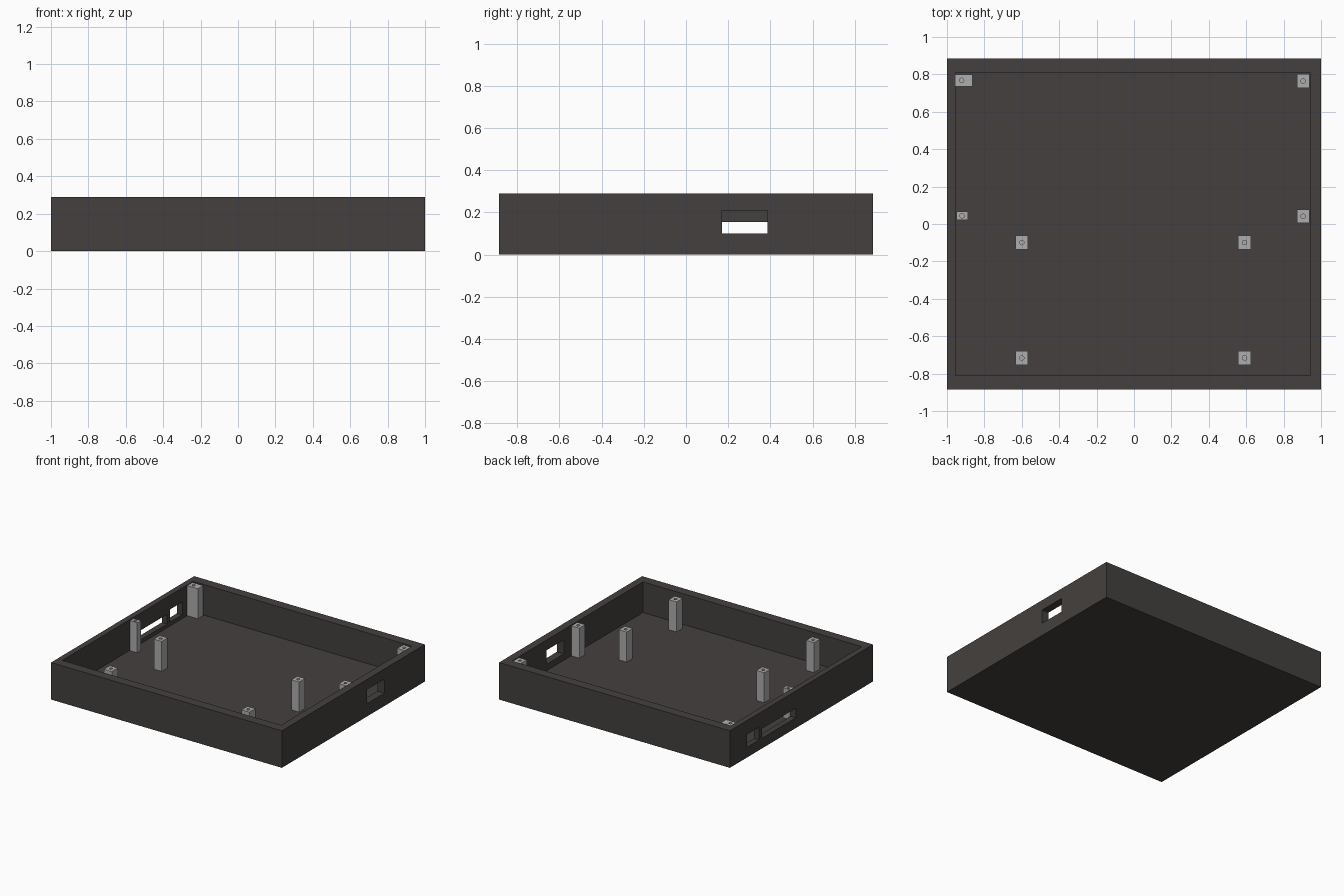
import bpy
import bmesh
from mathutils import Matrix, Vector

cube = bpy.data.objects.get("Cube")
if cube:
    bpy.data.objects.remove(cube, do_unlink=True)

HEIGHT, FLOOR, POST_TOP = 0.29, 0.05, 0.285


def material(name, color):
    mat = bpy.data.materials.new(name)
    mat.use_nodes = True
    mat.diffuse_color = color
    mat.node_tree.nodes["Principled BSDF"].inputs["Base Color"].default_value = color
    return mat


def add_object(name, bm, mat):
    mesh = bpy.data.meshes.new(name)
    bm.to_mesh(mesh)
    bm.free()
    mesh.materials.append(mat)
    obj = bpy.data.objects.new(name, mesh)
    bpy.context.collection.objects.link(obj)
    return obj


def box(name, low, high, mat):
    low, high = Vector(low), Vector(high)
    bm = bmesh.new()
    place = Matrix.Translation((low + high) / 2) @ Matrix.Diagonal((*(high - low), 1))
    bmesh.ops.create_cube(bm, size=1, matrix=place)
    return add_object(name, bm, mat)


def cylinder(name, x, y, low, high, radius, mat):
    bm = bmesh.new()
    bmesh.ops.create_cone(bm, cap_ends=True, segments=20, radius1=radius, radius2=radius,
                          depth=high - low, matrix=Matrix.Translation((x, y, (low + high) / 2)))
    return add_object(name, bm, mat)


def cut(obj, cutter):
    """Subtract the cutter, apply the result and discard the cutter."""
    mod = obj.modifiers.new("cut", "BOOLEAN")
    mod.operation, mod.solver, mod.object = "DIFFERENCE", "EXACT", cutter
    cutter.hide_render = True
    bpy.context.view_layer.update()
    evaluated = obj.evaluated_get(bpy.context.evaluated_depsgraph_get())
    mesh = bpy.data.meshes.new_from_object(evaluated)
    obj.modifiers.clear()
    obj.data = mesh
    bpy.data.objects.remove(cutter, do_unlink=True)


charcoal = material("charcoal plastic", (0.058, 0.051, 0.049, 1))
grey = material("light grey plastic", (0.42, 0.42, 0.42, 1))

# Open tray with its port openings
tray = box("tray", (-1, -0.885, 0), (1, 0.885, HEIGHT), charcoal)
openings = {
    "cavity": ((-0.955, -0.81, FLOOR), (0.94, 0.81, 0.5)),
    "right_port": ((0.9, 0.17, 0.10), (1.1, 0.385, 0.21)),
    "left_slot": ((-1.1, 0.07, 0.08), (-0.92, 0.485, 0.155)),
    "left_port": ((-1.1, 0.525, 0.08), (-0.92, 0.675, 0.18)),
}
for name, (low, high) in openings.items():
    cut(tray, box(name, low, high, charcoal))


def post(name, x, y, width, depth, hole_x=None):
    """Square mounting post with a screw hole in its top."""
    obj = box(name, (x - width / 2, y - depth / 2, FLOOR),
              (x + width / 2, y + depth / 2, POST_TOP), grey)
    hole_x = x if hole_x is None else hole_x
    cut(obj, cylinder("screw_hole", hole_x, y, POST_TOP - 0.12, 0.4, 0.012, grey))


# Posts along the side walls
post("back_right_post", -0.909, 0.768, 0.092, 0.065, -0.922)
post("back_left_post", 0.904, 0.764, 0.067, 0.074)
post("middle_right_post", -0.919, 0.044, 0.062, 0.046)
post("middle_left_post", 0.904, 0.041, 0.067, 0.072)

# Four inner posts
for side, x in (("right", -0.6), ("left", 0.591)):
    for row, y in (("rear", -0.099), ("front", -0.716)):
        post(f"inner_{row}_{side}_post", x, y, 0.068, 0.074)
